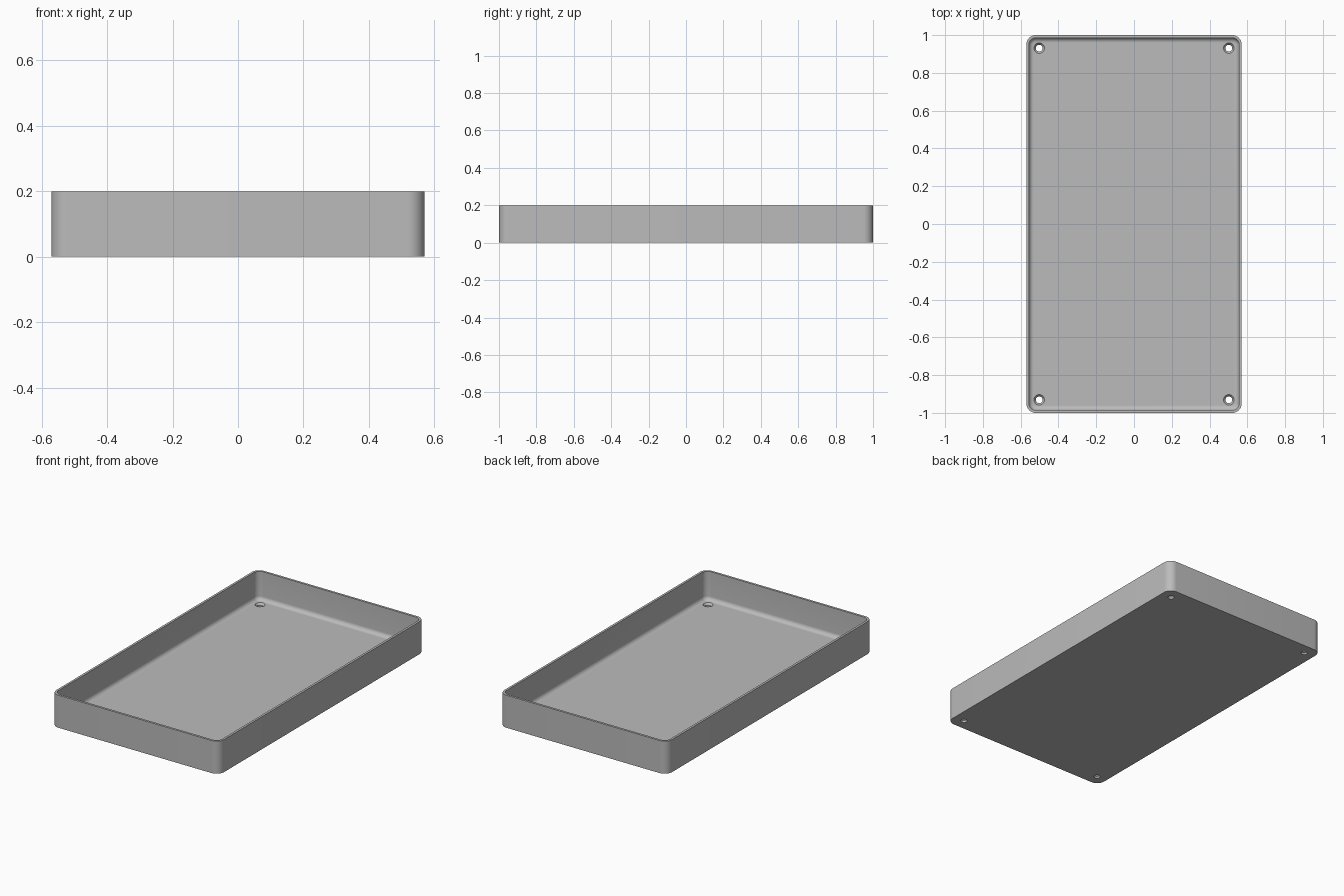
import bpy
import bmesh
from math import cos, sin, pi, radians

if "Cube" in bpy.data.objects:
    bpy.data.objects.remove(bpy.data.objects["Cube"], do_unlink=True)

HALF_X, HALF_Y, HEIGHT = 0.57, 1.0, 0.2
CORNER, WALL, FLOOR, FILLET = 0.05, 0.014, 0.024, 0.025
HOLE_X, HOLE_Y, HOLE_R, SINK_R = 0.502, 0.931, 0.018, 0.028
CORNER_STEPS, FILLET_STEPS, HOLE_STEPS = 10, 8, 32

grey = bpy.data.materials.new("plain grey")
grey.use_nodes = True
colour = (0.5, 0.5, 0.5, 1)
grey.diffuse_color = colour
grey.node_tree.nodes["Principled BSDF"].inputs["Base Color"].default_value = colour

bm = bmesh.new()


def add_loop(points, z):
    """Closed loop of vertices at one height."""
    return [bm.verts.new((x, y, z)) for x, y in points]


def rounded_rectangle(inset):
    r = CORNER - inset
    cx, cy = HALF_X - CORNER, HALF_Y - CORNER
    points = []
    for quarter, (sx, sy) in enumerate([(1, 1), (-1, 1), (-1, -1), (1, -1)]):
        for i in range(CORNER_STEPS + 1):
            a = (quarter + i / CORNER_STEPS) * pi / 2
            points.append((sx * cx + r * cos(a), sy * cy + r * sin(a)))
    return points


def circle(cx, cy, r):
    angles = [2 * pi * i / HOLE_STEPS for i in range(HOLE_STEPS)]
    return [(cx + r * cos(a), cy + r * sin(a)) for a in angles]


def bridge(a, b):
    for i in range(len(a)):
        j = (i + 1) % len(a)
        bm.faces.new((a[i], a[j], b[j], b[i]))


def fill(loops):
    """Flat face bounded by the first loop, with the others as holes."""
    edges = []
    for loop in loops:
        for i, v in enumerate(loop):
            w = loop[(i + 1) % len(loop)]
            edges.append(bm.edges.get((v, w)) or bm.edges.new((v, w)))
    bmesh.ops.triangle_fill(bm, use_beauty=True, edges=edges)


# Wall section: outside, rim, inside, then the fillet down to the floor
section = [(0, 0), (0, HEIGHT), (WALL, HEIGHT)]
for i in range(FILLET_STEPS + 1):
    a = i / FILLET_STEPS * pi / 2
    section.append((WALL + FILLET * (1 - cos(a)), FLOOR + FILLET * (1 - sin(a))))
walls = [add_loop(rounded_rectangle(inset), z) for inset, z in section]
for lower, upper in zip(walls, walls[1:]):
    bridge(lower, upper)

# Countersunk screw holes
hole_tops, hole_bottoms = [], []
for sx in (-1, 1):
    for sy in (-1, 1):
        x, y = sx * HOLE_X, sy * HOLE_Y
        top = add_loop(circle(x, y, SINK_R), FLOOR)
        neck = add_loop(circle(x, y, HOLE_R), FLOOR / 2)
        bottom = add_loop(circle(x, y, HOLE_R), 0)
        bridge(top, neck)
        bridge(neck, bottom)
        hole_tops.append(top)
        hole_bottoms.append(bottom)

# Floor and underside
fill([walls[-1]] + hole_tops)
fill([walls[0]] + hole_bottoms)
bmesh.ops.recalc_face_normals(bm, faces=bm.faces)

mesh = bpy.data.meshes.new("tray")
bm.to_mesh(mesh)
bm.free()
mesh.materials.append(grey)
tray = bpy.data.objects.new("tray", mesh)
bpy.context.collection.objects.link(tray)
bpy.context.view_layer.objects.active = tray
tray.select_set(True)
bpy.ops.object.shade_smooth_by_angle(angle=radians(30))
